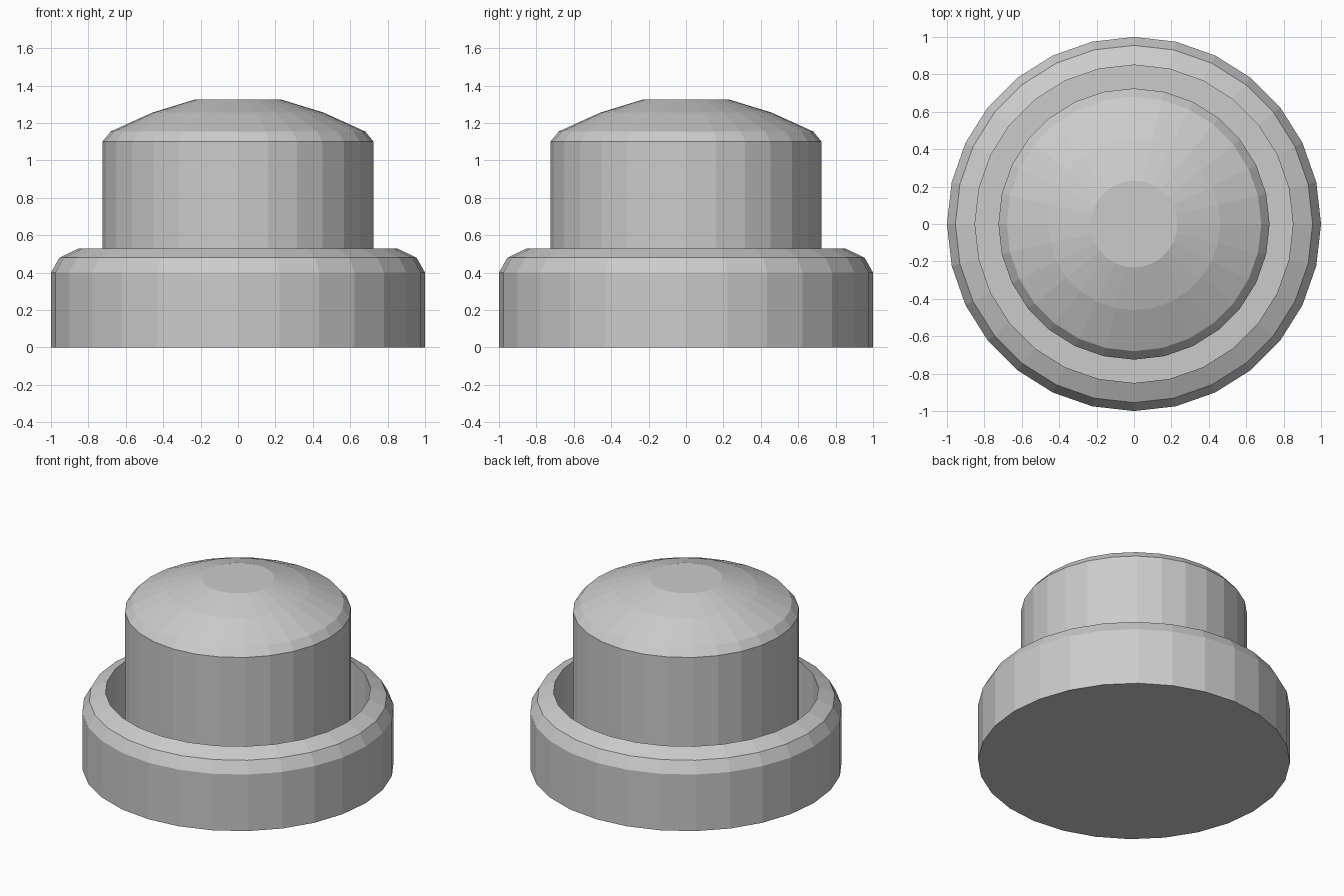
import bpy, bmesh
from math import sin, cos, tau

if "Cube" in bpy.data.objects:
    bpy.data.objects.remove(bpy.data.objects["Cube"])

SIDES = 28


def lathe(name, profile):
    """Revolve an (r, z) profile around z, closing both ends with flat caps."""
    bm = bmesh.new()
    rings = [[bm.verts.new((r * cos(tau * i / SIDES), r * sin(tau * i / SIDES), z))
              for i in range(SIDES)] for r, z in profile]
    for low, high in zip(rings, rings[1:]):
        for i in range(SIDES):
            j = (i + 1) % SIDES
            bm.faces.new((low[i], low[j], high[j], high[i]))
    bm.faces.new(rings[0][::-1])
    bm.faces.new(rings[-1])
    bmesh.ops.recalc_face_normals(bm, faces=bm.faces)
    mesh = bpy.data.meshes.new(name)
    bm.to_mesh(mesh)
    bm.free()
    obj = bpy.data.objects.new(name, mesh)
    bpy.context.collection.objects.link(obj)
    return obj


FLOOR = 0.10

# Cup-shaped base with a bevelled rim and a recess
lathe("base_housing", [(1.0, 0), (1.0, 0.40), (0.955, 0.48), (0.85, 0.53), (0.85, FLOOR)])

# Domed push button standing in the recess
lathe("push_button", [(0.725, FLOOR), (0.725, 1.10), (0.68, 1.155), (0.46, 1.255), (0.232, 1.325)])
